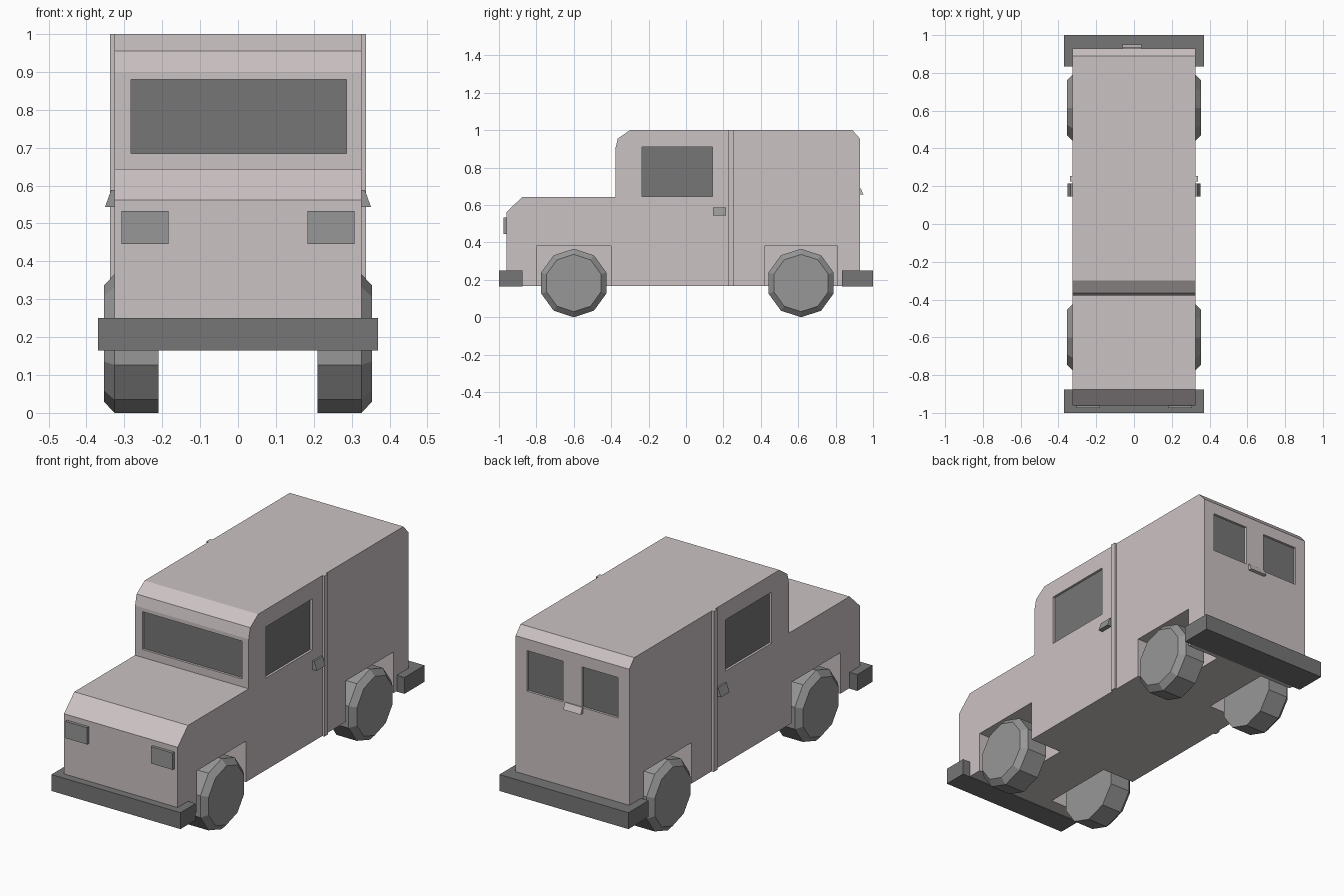
import bpy, bmesh, math

if "Cube" in bpy.data.objects:
    bpy.data.objects.remove(bpy.data.objects["Cube"])


def material(name, rgb):
    m = bpy.data.materials.new(name)
    m.diffuse_color = (*rgb, 1)
    m.use_nodes = True
    m.node_tree.nodes["Principled BSDF"].inputs["Base Color"].default_value = m.diffuse_color
    return m


PAINT = material("paint", (0.60, 0.54, 0.545))
MID = material("mid_grey", (0.31, 0.31, 0.31))
DARK = material("dark_grey", (0.18, 0.18, 0.18))


def finish(name, bm, mat=None):
    bmesh.ops.recalc_face_normals(bm, faces=bm.faces)
    me = bpy.data.meshes.new(name)
    bm.to_mesh(me)
    bm.free()
    ob = bpy.data.objects.new(name, me)
    bpy.context.collection.objects.link(ob)
    if mat:
        me.materials.append(mat)
    return ob


def add_prism(bm, yz, x0, x1):
    """Side outline in (y, z) extruded from x0 to x1."""
    a = [bm.verts.new((x0, y, z)) for y, z in yz]
    b = [bm.verts.new((x1, y, z)) for y, z in yz]
    bm.faces.new(a)
    bm.faces.new(b[::-1])
    for i in range(len(yz)):
        j = (i + 1) % len(yz)
        bm.faces.new((a[i], b[i], b[j], a[j]))


def prism(name, yz, x0, x1, mat=None):
    bm = bmesh.new()
    add_prism(bm, yz, x0, x1)
    return finish(name, bm, mat)


def rect(y0, y1, z0, z1):
    return [(y0, z0), (y1, z0), (y1, z1), (y0, z1)]


def box(name, x, y, z, mat=None):
    return prism(name, rect(*y, *z), *x, mat)


def carve(target, cutter):
    mod = target.modifiers.new("cut", 'BOOLEAN')
    mod.object, mod.operation, mod.solver = cutter, 'DIFFERENCE', 'EXACT'
    cutter.hide_render = True
    bpy.context.view_layer.objects.active = target
    bpy.ops.object.modifier_apply(modifier=mod.name)
    bpy.data.objects.remove(cutter)


W = 0.326       # body half width
D = 0.015       # window recess depth

# Body shell: bonnet, cab and van box in one side profile
body = prism("body", [(-0.96, 0.168), (-0.96, 0.562), (-0.875, 0.643), (-0.378, 0.643),
                      (-0.378, 0.90), (-0.365, 0.955), (-0.30, 1.0), (0.89, 1.0),
                      (0.93, 0.955), (0.93, 0.168)], -W, W, PAINT)

# Wheel arches
for s in (-1, 1):
    for y0, y1 in ((-0.80, -0.40), (0.42, 0.81)):
        carve(body, box("arch_cutter", (s * 0.14, s * 0.45), (y0, y1), (0.05, 0.38)))


# Recessed windows: cut a pocket, then lay a thin pane at its bottom
def window(name, pocket, pane):
    carve(body, box(name + "_cutter", *pocket))
    box(name, *pane, DARK)


z = (0.684, 0.88)
window("windscreen", ((-0.283, 0.287), (-0.45, -0.378 + D), z),
       ((-0.283, 0.287), (-0.378 + D - 0.003, -0.35), z))
for s, side in ((-1, "left"), (1, "right")):
    y, z = (-0.235, 0.143), (0.645, 0.91)
    window(side + "_window", ((s * (W - D), s * 0.4), y, z),
           ((s * 0.30, s * (W - D + 0.003)), y, z))
    x, z = sorted((s * 0.055, s * 0.262)), (0.685, 0.895)
    window(side + "_rear_window", (x, (0.93 - D, 1.0), z),
           (x, (0.90, 0.93 - D + 0.003), z))

    # Door seam strip, handle and headlight
    box(side + "_pillar_strip", (s * 0.32, s * 0.338), (0.225, 0.255), (0.168, 1.0), PAINT)
    bm = bmesh.new()
    prof = [(0.32, 0.588), (0.335, 0.588), (0.351, 0.543), (0.32, 0.543)]
    rings = [[bm.verts.new((s * px, py, pz)) for px, pz in prof] for py in (0.145, 0.215)]
    bm.faces.new(rings[0])
    bm.faces.new(rings[1])
    for i in range(4):
        j = (i + 1) % 4
        bm.faces.new((rings[0][i], rings[0][j], rings[1][j], rings[1][i]))
    finish(side + "_door_handle", bm, MID)
    box(side + "_headlight", (s * 0.183, s * 0.308), (-0.975, -0.95), (0.446, 0.533), MID)

# Rear door handle
prism("rear_handle", [(0.92, 0.688), (0.935, 0.688), (0.949, 0.655), (0.92, 0.655)],
      -0.06, 0.04, PAINT)

# Bumpers
for name, y in (("front_bumper", (-1.0, -0.875)), ("rear_bumper", (0.835, 1.0))):
    box(name, (-0.37, 0.37), y, (0.165, 0.25), DARK)

# Ten-sided wheels with a chamfered outer rim
for s, side in ((-1, "left"), (1, "right")):
    for end, cy in (("front", -0.60), ("rear", 0.615)):
        bm = bmesh.new()
        N = 10
        rings = []
        for x, r in ((0.21, 0.183), (0.326, 0.183), (0.354, 0.153)):
            rings.append([bm.verts.new((s * x, cy + r * math.sin(i * math.tau / N),
                                        0.183 + r * math.cos(i * math.tau / N)))
                          for i in range(N)])
        for a, b in zip(rings, rings[1:]):
            for i in range(N):
                j = (i + 1) % N
                bm.faces.new((a[i], a[j], b[j], b[i]))
        bm.faces.new(rings[0])
        bm.faces.new(rings[-1])
        finish(f"{side}_{end}_wheel", bm, MID)
